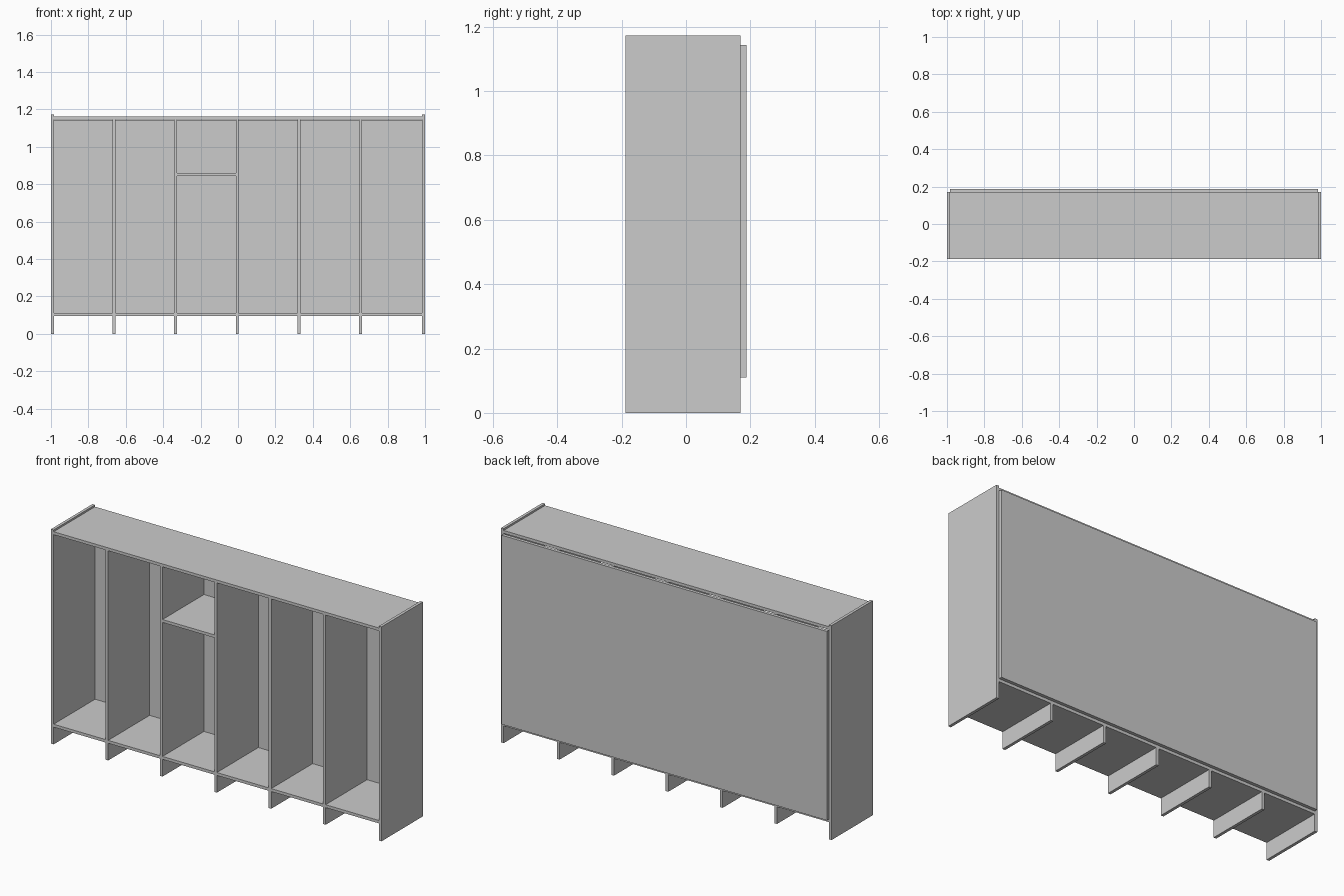
import bpy, bmesh
from mathutils import Vector

if "Cube" in bpy.data.objects:
    bpy.data.objects.remove(bpy.data.objects["Cube"])

T = 0.016                    # board thickness
Y0, Y1, Y2 = -0.188, 0.17, 0.188   # front, carcass back, back panel rear
XI = 1 - T                   # inner face of the sides
TOP = 1.147                  # underside of the top board
FLOOR = 0.11                 # upper face of the bottom board


def board(name, x, y, z):
    """Box spanning the given (min, max) ranges."""
    bm = bmesh.new()
    bmesh.ops.create_cube(bm, size=1)
    size = Vector((x[1] - x[0], y[1] - y[0], z[1] - z[0]))
    bmesh.ops.scale(bm, vec=size, verts=bm.verts)
    me = bpy.data.meshes.new(name)
    bm.to_mesh(me)
    bm.free()
    ob = bpy.data.objects.new(name, me)
    ob.location = (sum(x) / 2, sum(y) / 2, sum(z) / 2)
    bpy.context.collection.objects.link(ob)
    return ob


depth = (Y0, Y1)

# Tall side panels
board("side_left", (-1, -XI), depth, (0, 1.173))
board("side_right", (XI, 1), depth, (0, 1.173))

# Top and bottom boards
board("top_board", (-XI, XI), depth, (TOP, TOP + T))
board("bottom_board", (-XI, XI), depth, (FLOOR - T, FLOOR))

# Back panel
board("back_panel", (-XI, XI), (Y1, Y2), (FLOOR, 1.144))

# Vertical dividers, running down to the ground as feet
centres = [-0.662 + 0.329 * i for i in range(5)]
for i, c in enumerate(centres):
    board(f"divider_{i + 1}", (c - T / 2, c + T / 2), depth, (0, TOP))

# Small shelf in the third bay
board("small_shelf", (centres[1] + T / 2, centres[2] - T / 2), depth, (0.843, 0.843 + T))
